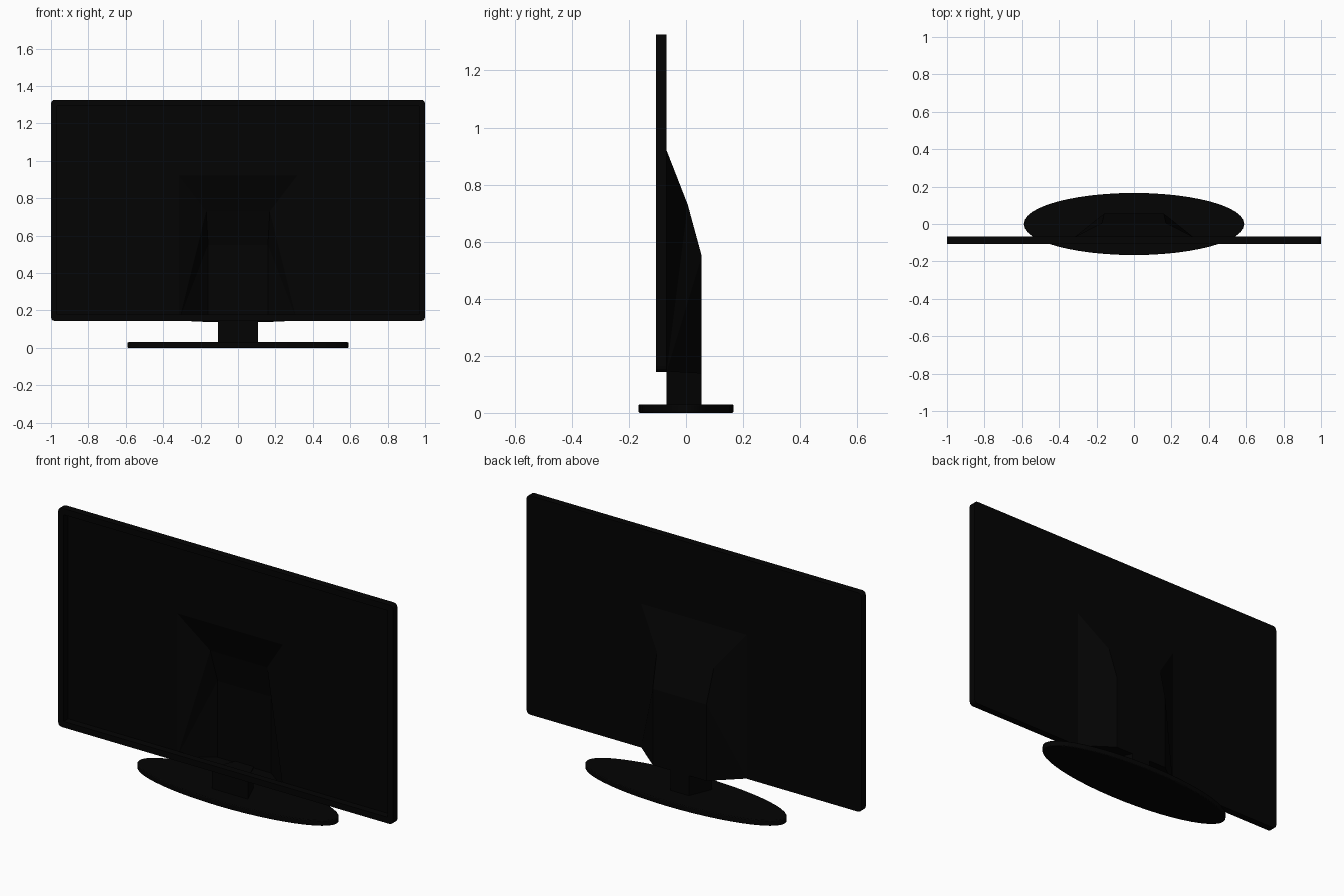
import bpy, bmesh, math

if "Cube" in bpy.data.objects:
    bpy.data.objects.remove(bpy.data.objects["Cube"])

black = bpy.data.materials.new("black_plastic")
black.diffuse_color = (0.001, 0.001, 0.001, 1)
black.use_nodes = True
black.node_tree.nodes["Principled BSDF"].inputs["Base Color"].default_value = black.diffuse_color


def finish(name, bm):
    bmesh.ops.recalc_face_normals(bm, faces=bm.faces)
    mesh = bpy.data.meshes.new(name)
    bm.to_mesh(mesh)
    bm.free()
    mesh.materials.append(black)
    obj = bpy.data.objects.new(name, mesh)
    bpy.context.collection.objects.link(obj)
    return obj


def extrude_outline(points, offset):
    """Solid from a closed outline; returns the bmesh and its two end faces."""
    bm = bmesh.new()
    start = bm.faces.new([bm.verts.new(p) for p in points])
    copy = bmesh.ops.duplicate(bm, geom=[start])["geom"]
    other = [g for g in copy if isinstance(g, bmesh.types.BMFace)][0]
    bmesh.ops.translate(bm, verts=other.verts[:], vec=offset)
    a, b = start.verts[:], other.verts[:]
    for i in range(len(a)):
        j = (i + 1) % len(a)
        bm.faces.new((a[i], a[j], b[j], b[i]))
    bmesh.ops.recalc_face_normals(bm, faces=bm.faces)
    return bm, start, other


# Bezel: open frame with rounded outer corners
R, Z0, Z1, W = 0.02, 0.144, 1.326, 0.033
FRONT, BACK = -0.106, -0.068
bm = bmesh.new()
loops = []
for y in (FRONT, BACK):
    for inner in (False, True):
        loop = []
        for sx, sz, a0 in ((1, 1, 0), (-1, 1, 90), (-1, -1, 180), (1, -1, 270)):
            for k in range(4):
                a = math.radians(a0 + 30 * k)
                d, r = (W, 0.002) if inner else (0, R)
                zc = (Z1 - d - r) if sz > 0 else (Z0 + d + r)
                loop.append(bm.verts.new((sx * (1 - d - r) + r * math.cos(a), y,
                                          zc + r * math.sin(a))))
        loops.append(loop)
for p, q in ((0, 1), (1, 3), (3, 2), (2, 0)):
    for i in range(16):
        j = (i + 1) % 16
        bm.faces.new((loops[p][i], loops[p][j], loops[q][j], loops[q][i]))
finish("bezel", bm)

# Back sheet: surrounds the opening into the rear housing
HX, HZ = 0.315, 0.92
bm = bmesh.new()
x1, lo, hi = 1 - W, Z0 + W, Z1 - W
for xa, xb, za, zb in ((-x1, -HX, lo, HZ), (HX, x1, lo, HZ), (-x1, x1, HZ, hi)):
    bm.faces.new([bm.verts.new((x, BACK, z))
                  for x, z in ((xb, za), (xa, za), (xa, zb), (xb, zb))])
finish("back_sheet", bm)

# Rear housing: shell open to the front, stepping back to a narrow rear face
bm = bmesh.new()
rows = [(HX, BACK, 0.145), (HX, BACK, HZ), (0.17, 0.006, 0.73),
        (0.16, 0.055, 0.55), (0.16, 0.055, 0.138)]
left = [bm.verts.new((-x, y, z)) for x, y, z in rows]
right = [bm.verts.new(p) for p in rows]
for i in range(1, 5):
    j = (i + 1) % 5
    bm.faces.new((left[i], left[j], right[j], right[i]))
for side in (left, right):
    for i in (1, 2, 3):
        bm.faces.new((side[0], side[i], side[i + 1]))
finish("rear_housing", bm)

# Neck: tapers towards the back
bm, _, _ = extrude_outline([(-0.107, BACK, 0.025), (0.107, BACK, 0.025),
                            (0.055, 0.055, 0.025), (-0.055, 0.055, 0.025)], (0, 0, 0.12))
finish("stand_neck", bm)

# Base: flat oval plate with softened rims
N = 48
oval = [(0.59 * math.cos(2 * math.pi * i / N), 0.166 * math.sin(2 * math.pi * i / N), 0)
        for i in range(N)]
bm, _, _ = extrude_outline(oval, (0, 0, 0.03))
base = finish("stand_base", bm)
bevel = base.modifiers.new("rim", "BEVEL")
bevel.width = 0.004
bevel.segments = 2
bevel.limit_method = "ANGLE"
bevel.angle_limit = math.radians(50)
bpy.context.view_layer.objects.active = base
base.select_set(True)
bpy.ops.object.shade_smooth_by_angle(angle=math.radians(30))
